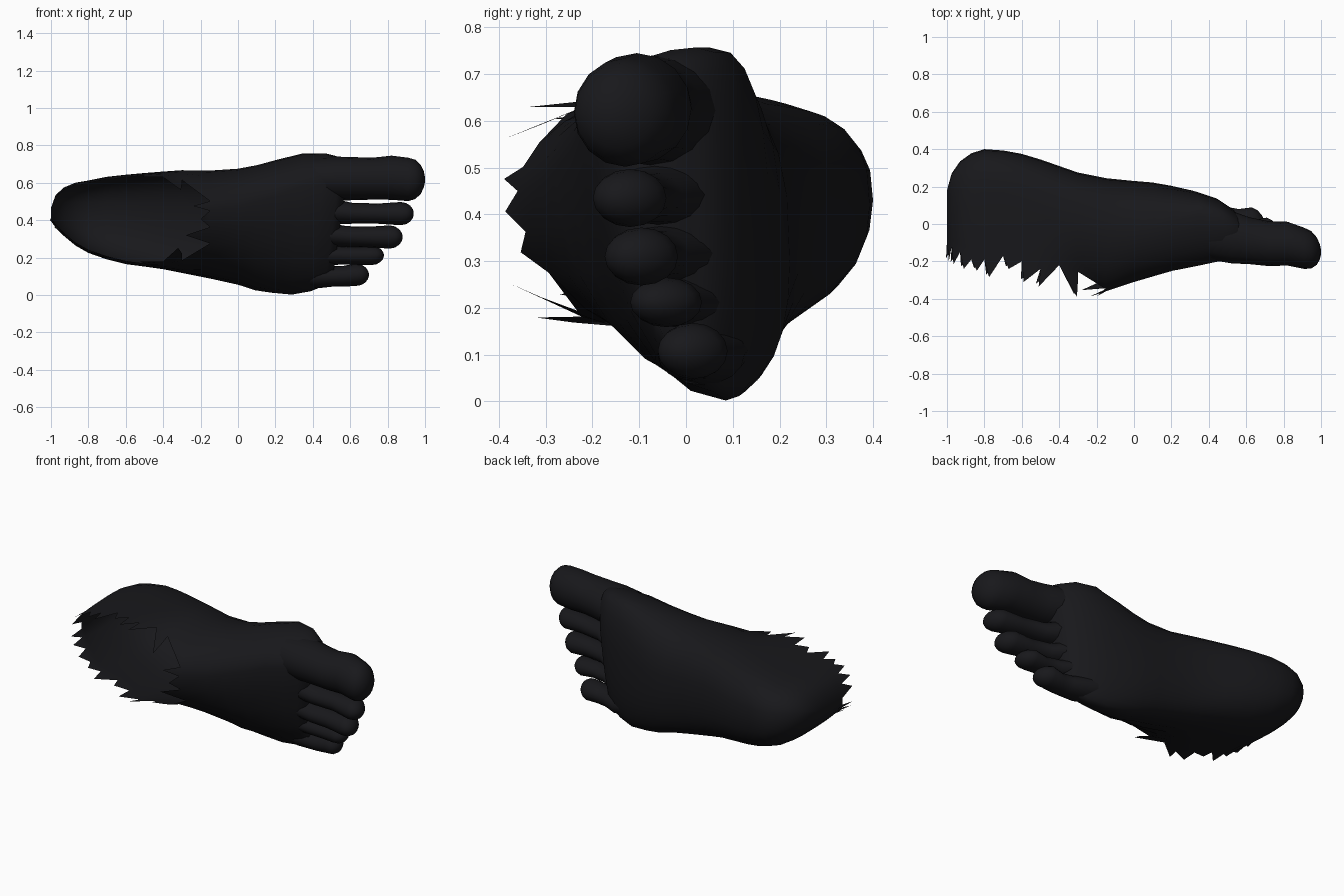
import bpy, bmesh, math
from mathutils import Vector

if "Cube" in bpy.data.objects:
    bpy.data.objects.remove(bpy.data.objects["Cube"])

skin = bpy.data.materials.new("dark_skin")
skin.diffuse_color = (0.009, 0.009, 0.011, 1)
skin.use_nodes = True
skin.node_tree.nodes["Principled BSDF"].inputs["Base Color"].default_value = skin.diffuse_color
Q = 6            # segments per quarter of a section
N = 4 * Q


def finish(bm, name, angle):
    bmesh.ops.recalc_face_normals(bm, faces=bm.faces)
    me = bpy.data.meshes.new(name)
    bm.to_mesh(me)
    bm.free()
    ob = bpy.data.objects.new(name, me)
    bpy.context.collection.objects.link(ob)
    me.materials.append(skin)
    bpy.ops.object.select_all(action='DESELECT')
    ob.select_set(True)
    bpy.context.view_layer.objects.active = ob
    bpy.ops.object.shade_smooth_by_angle(angle=math.radians(angle))
    return ob


def quarter(a, b, corner_exp, start_is_y):
    """Superellipse arc of (y, z) points from a to b, excluding b."""
    pts = []
    for k in range(Q):
        t = math.pi / 2 * k / Q
        s, c = math.sin(t) ** (2 / corner_exp), math.cos(t) ** (2 / corner_exp)
        if start_is_y:   # starts at a y extreme, ends at a z extreme
            pts.append((b[0] + (a[0] - b[0]) * c, a[1] + (b[1] - a[1]) * s))
        else:
            pts.append((a[0] + (b[0] - a[0]) * s, b[1] + (a[1] - b[1]) * c))
    return pts


def section(zmin, zmax, top, ztop, sole, zsole, ymed, ylat, inset=None):
    """Section from the instep, round the inner side, sole and outer side."""
    med, lat, bot = (ymed, zmax), (ylat, zmin), (sole, zsole)
    under = quarter(med, bot, 2.6, False) + quarter(bot, lat, 2.3, True)
    if inset is not None:   # open above: walls lean in by the inset
        a = [(top + (ymed - top) * k / Q, zmax - inset * (1 - k / Q) ** 2) for k in range(Q)]
        b = [(ylat + (top - ylat) * k / (Q - 1), zmin + 1.4 * inset * (k / (Q - 1)) ** 2)
             for k in range(Q)]
        return a + under + b
    return quarter((top, ztop), med, 1.9, True) + under + quarter(lat, (top, ztop), 1.9, False)


# Heel stations, open above: x, zmin, zmax, rim y, sole y
heel = [(-1, .395, .465, -.09, .18), (-.975, .36, .535, -.12, .27),
        (-.93, .315, .575, -.15, .335), (-.87, .265, .60, -.19, .378),
        (-.8, .225, .612, -.19, .40), (-.7, .19, .632, -.17, .393),
        (-.6, .165, .643, -.2, .375), (-.5, .152, .652, -.24, .345),
        (-.4, .138, .66, -.22, .31), (-.3, .118, .667, -.31, .275)]
# Midfoot and forefoot: x, zmin, zmax, instep y, instep z, sole y, sole z, inner y, outer y, slant
fore = [(-.15, .088, .665, -.36, .45, .245, .36, -.03, .11, 0),
        (0, .055, .675, -.31, .47, .23, .32, -.03, .1, .0),
        (.1, .025, .695, -.28, .5, .222, .3, -.01, .09, .02),
        (.2, .012, .725, -.25, .53, .205, .3, .02, .09, .05),
        (.32, .002, .757, -.225, .58, .178, .33, .05, .085, .08),
        (.43, .02, .757, -.2, .6, .14, .36, .02, .06, .11),
        (.51, .05, .735, -.175, .61, .085, .38, -.03, .04, .13),
        (.55, .1, .69, -.135, .6, .03, .4, -.07, .0, .14)]

# Foot shell
bm = bmesh.new()
rings = []
for i, (x, z0, z1, rim, sole) in enumerate(heel):
    depth = (.05 + .11 * min(1, i / 4)) * (1 - .22 * max(0, i - 5))
    inset = {8: .03, 9: .075}.get(i, .012)
    pts = section(z0, z1, rim, 0, sole, .47 - .09 * i / 9, depth, max(depth, .13) - .02 if i > 3 else depth - .02, inset)
    rings.append([bm.verts.new((x, y, z)) for y, z in pts])
for x, *p, slant in fore:
    rings.append([bm.verts.new((x + slant * (z - .4), y, z))
                  for y, z in section(*p)])
H = len(heel)
for i, (a, b) in enumerate(zip(rings, rings[1:])):
    if i < H - 1:
        cols = range(N - 1)          # open U
    elif i == H - 1:
        cols = range(1, N - 2)       # blend into the closed instep
    else:
        cols = range(N)
    for j in cols:
        k = (j + 1) % N
        bm.faces.new((a[j], a[k], b[k], b[j]))
bm.faces.new(rings[0])
bm.faces.new(rings[-1])

# Torn edge: triangles standing on the rim
def spike(a, b, tip):
    bm.faces.new((a, b, bm.verts.new(tip)))

tips = [(-.99, -.2), (-.965, -.215), (-.91, -.24), (-.84, -.25), (-.775, -.285),
        (-.67, -.24), (-.59, -.31), (-.51, -.335), (-.305, -.39)]
for i, (x, y) in enumerate(tips):
    lean = .05 if i == 8 else .005
    for j, dx, side in ((0, 0, -1), (N - 1, -.015, 1)):
        a, b = rings[i][j], rings[i + 1][j]
        spike(a, b, (x + dx, y + abs(dx), (a.co.z + b.co.z) / 2 + side * lean))
front = rings[H]
for j, d in ((N - 2, .13), (N - 1, .05), (0, .09)):
    a, b = front[j], front[(j + 1) % N]
    spike(a, b, (a.co + b.co) / 2 + Vector((-d, -.035, 0)))
finish(bm, "foot", 75)


# Toes: rings of x, y, z, y radius, z radius, then a rounded tip
def toe(name, path, tip, sides=16):
    bm = bmesh.new()
    x, y, z, ry, rz = path[-1]
    full = list(path)
    for a in (25, 48, 68, 83):
        s, c = math.sin(math.radians(a)), math.cos(math.radians(a))
        full.append((x + (tip - x) * s, y - .02 * s, z, ry * c, rz * c))
    rs = [[bm.verts.new((x, y + ry * math.cos(math.tau * k / sides),
                         z + rz * math.sin(math.tau * k / sides)))
           for k in range(sides)] for x, y, z, ry, rz in full]
    for a, b in zip(rs, rs[1:]):
        for k in range(sides):
            m = (k + 1) % sides
            bm.faces.new((a[k], a[m], b[m], b[k]))
    bm.faces.new(rs[0])
    bm.faces.new(rs[-1])
    finish(bm, name, 70)


toe("big_toe", [(.4, -.05, .62, .14, .115), (.52, -.07, .622, .14, .118),
                (.62, -.09, .622, .125, .115), (.72, -.105, .622, .12, .112),
                (.82, -.105, .627, .117, .118), (.91, -.13, .618, .11, .116)], 1.0)
toe("second_toe", [(.4, -.03, .45, .125, .075), (.52, -.05, .445, .11, .068),
                   (.61, -.085, .437, .08, .056), (.75, -.1, .435, .064, .054),
                   (.87, -.12, .435, .078, .062)], .94)
toe("third_toe", [(.38, -.01, .325, .13, .07), (.49, -.03, .32, .11, .065),
                  (.58, -.07, .313, .078, .055), (.7, -.085, .31, .064, .055),
                  (.81, -.095, .31, .078, .062)], .88)
toe("fourth_toe", [(.34, .02, .215, .12, .064), (.45, .0, .213, .1, .058),
                   (.54, -.035, .212, .074, .05), (.63, -.045, .21, .064, .048),
                   (.71, -.042, .212, .076, .053)], .78)
toe("little_toe", [(.31, .05, .12, .09, .07), (.42, .035, .1, .09, .065),
                   (.5, .015, .1, .076, .056), (.56, .01, .1, .07, .055),
                   (.63, .015, .108, .074, .06)], .70)
